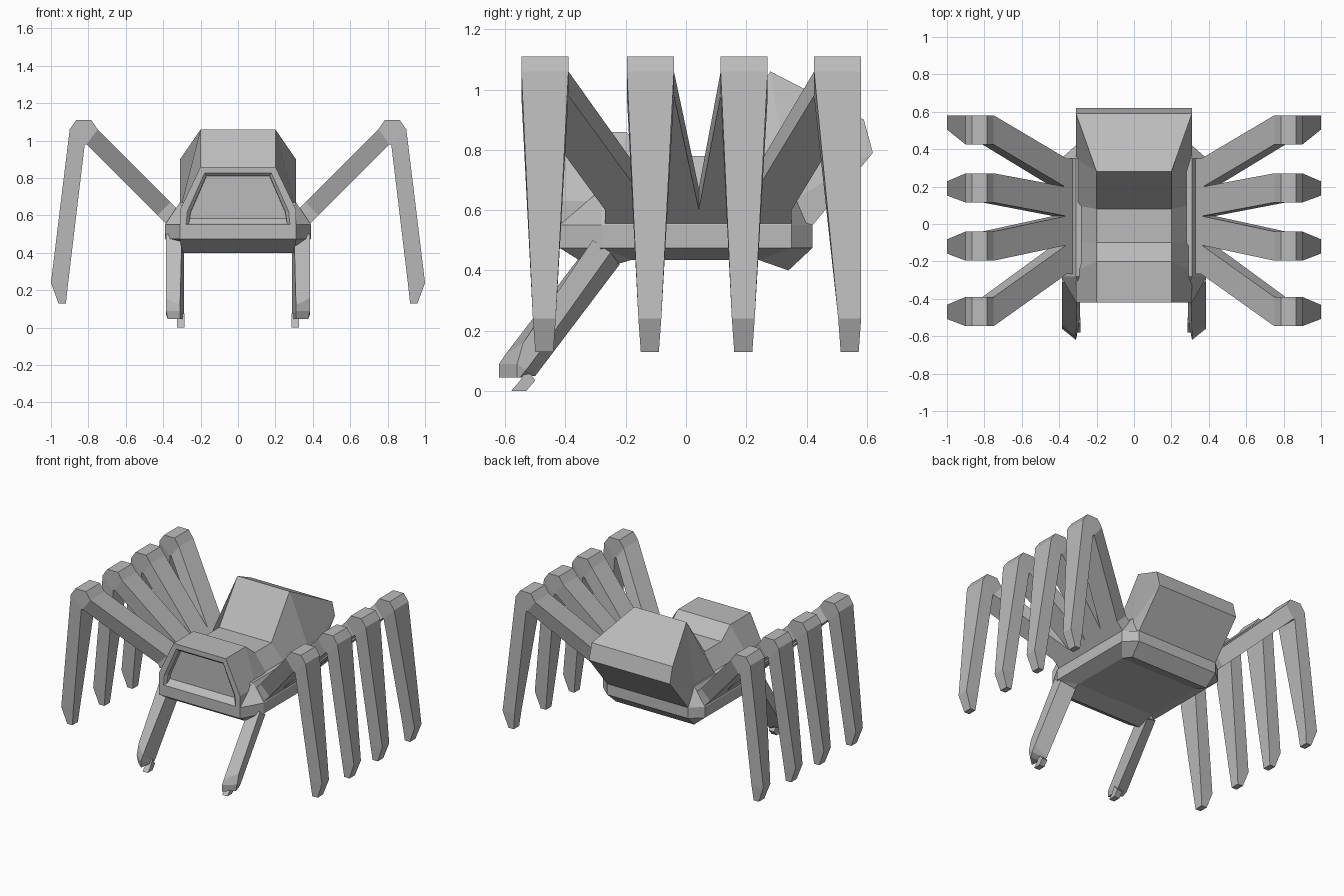
import bpy, bmesh
from mathutils import Vector

cube = bpy.data.objects.get("Cube")
if cube:
    bpy.data.objects.remove(cube, do_unlink=True)

grey = bpy.data.materials.new("plain_grey")
grey.use_nodes = True
grey.diffuse_color = (0.5, 0.5, 0.5, 1)
grey.node_tree.nodes["Principled BSDF"].inputs["Base Color"].default_value = (0.5, 0.5, 0.5, 1)


def finish(name, bm):
    bmesh.ops.recalc_face_normals(bm, faces=bm.faces)
    mesh = bpy.data.meshes.new(name)
    bm.to_mesh(mesh)
    bm.free()
    mesh.materials.append(grey)
    obj = bpy.data.objects.new(name, mesh)
    bpy.context.collection.objects.link(obj)
    return obj


def loft(bm, sections, caps=(True, True)):
    """Join closed rings of equal length with quads."""
    rings = [[bm.verts.new(p) for p in s] for s in sections]
    n = len(rings[0])
    for a, b in zip(rings, rings[1:]):
        for i in range(n):
            j = (i + 1) % n
            bm.faces.new((a[i], a[j], b[j], b[i]))
    first = bm.faces.new(rings[0]) if caps[0] else None
    if caps[1]:
        bm.faces.new(rings[-1])
    return rings, first


def mirrored(half):
    """Close a ring by adding the other side."""
    return half + [(-x, y, z) for x, y, z in reversed(half)]


# Upper shell: cab, saddle and raised rear, as (half width, y, z) of roof, shoulder, sill
shell = [
    [(.20, -.42, .86), (.31, -.42, .63), (.31, -.42, .475)],
    [(.20, -.20, .86), (.31, -.25, .63), (.31, -.25, .475)],
    [(.20, -.10, .78), (.31, -.10, .63), (.31, -.10, .475)],
    [(.20, .08, .78), (.31, .10, .63), (.31, .10, .475)],
    [(.20, .28, 1.06), (.31, .35, .63), (.31, .35, .50)],
    [(.31, .59, .90), (.31, .62, .79), (.31, .42, .55)],
]
bm = bmesh.new()
rings, face = loft(bm, [mirrored(s) for s in shell], (True, False))
r = rings[-1]
bm.faces.new((r[0], r[1], r[4], r[5]))
bm.faces.new((r[1], r[2], r[3], r[4]))
# Recessed front window: frame, bevelled lip, sunken pane
bmesh.ops.recalc_face_normals(bm, faces=bm.faces)
bmesh.ops.inset_individual(bm, faces=[face], thickness=.04)
bmesh.ops.inset_individual(bm, faces=[face], thickness=.018, depth=-.015)
bmesh.ops.inset_individual(bm, faces=[face], thickness=.001, depth=-.03)
finish("body_shell", bm)

# Lower hull: chamfered band with sloping top and bottom
outline = [(.31, -.42), (.39, -.28), (.39, .35), (.31, .42)]
belly = [(.30, -.30, .40), (.30, -.18, .435), (.30, .24, .435), (.30, .34, .40)]
deck = [(.27, -.40, .56), (.31, -.28, .67), (.31, .35, .67), (.29, .41, .56)]
bm = bmesh.new()
rings, _ = loft(bm, [mirrored(belly),
                     mirrored([(x, y, .475) for x, y in outline]),
                     mirrored([(x, y, .55) for x, y in outline]),
                     mirrored(deck)], (False, False))
for ring in (rings[0], rings[-1]):
    for i in range(3):
        bm.faces.new((ring[i], ring[i + 1], ring[6 - i], ring[7 - i]))
finish("lower_hull", bm)

# Walking legs: outer (x, z), inner (x, z), blend root->knee->foot, half width
leg_path = [
    ((.30, .61), (.34, .51), 0, .078),
    ((.36, .67), (.43, .60), 0, .078),
    ((.75, 1.06), (.81, .98), 1, .078),
    ((.785, 1.11), (.813, .98), 1, .078),
    ((.865, 1.11), (.817, .98), 1, .078),
    ((.90, 1.06), (.82, .975), 1, .078),
    ((1.0, .24), (.908, .24), 2, .038),
    ((.96, .13), (.92, .13), 2, .030),
]
# y of root, knee and foot for each pair, front to back
leg_rows = [(-.19, -.468, -.47), (-.035, -.118, -.12),
            (.12, .193, .19), (.272, .503, .543)]
for side, label in ((1, "left"), (-1, "right")):
    for number, row in enumerate(leg_rows, 1):
        bm = bmesh.new()
        sections = []
        for (ox, oz), (ix, iz), stage, w in leg_path:
            y = row[stage]
            sections.append([(side * ox, y - w, oz), (side * ox, y + w, oz),
                             (side * ix, y + w, iz), (side * ix, y - w, iz)])
        loft(bm, sections)
        finish(f"{label}_leg_{number}", bm)

    # Forward feeler arm with a folded lower edge and a blunt tip
    arm = [
        [(.30, -.31, .50), (.385, -.31, .50), (.385, -.25, .46), (.29, -.22, .42)],
        [(.31, -.60, .12), (.385, -.54, .16), (.385, -.50, .11), (.29, -.50, .05)],
        [(.31, -.62, .09), (.385, -.56, .09), (.385, -.53, .07), (.29, -.51, .05)],
        [(.31, -.62, .045), (.375, -.56, .045), (.375, -.55, .045), (.30, -.55, .045)],
    ]
    bm = bmesh.new()
    loft(bm, [[(side * x, y, z) for x, y, z in s] for s in arm])
    finish(f"{label}_feeler", bm)

    # Small claw beneath the feeler tip
    bm = bmesh.new()
    claw = [(-.58, 0), (-.53, 0), (-.50, .035), (-.53, .075), (-.55, .035)]
    loft(bm, [[(side * x, y, z) for y, z in claw] for x in (.285, .325)])
    finish(f"{label}_claw", bm)
